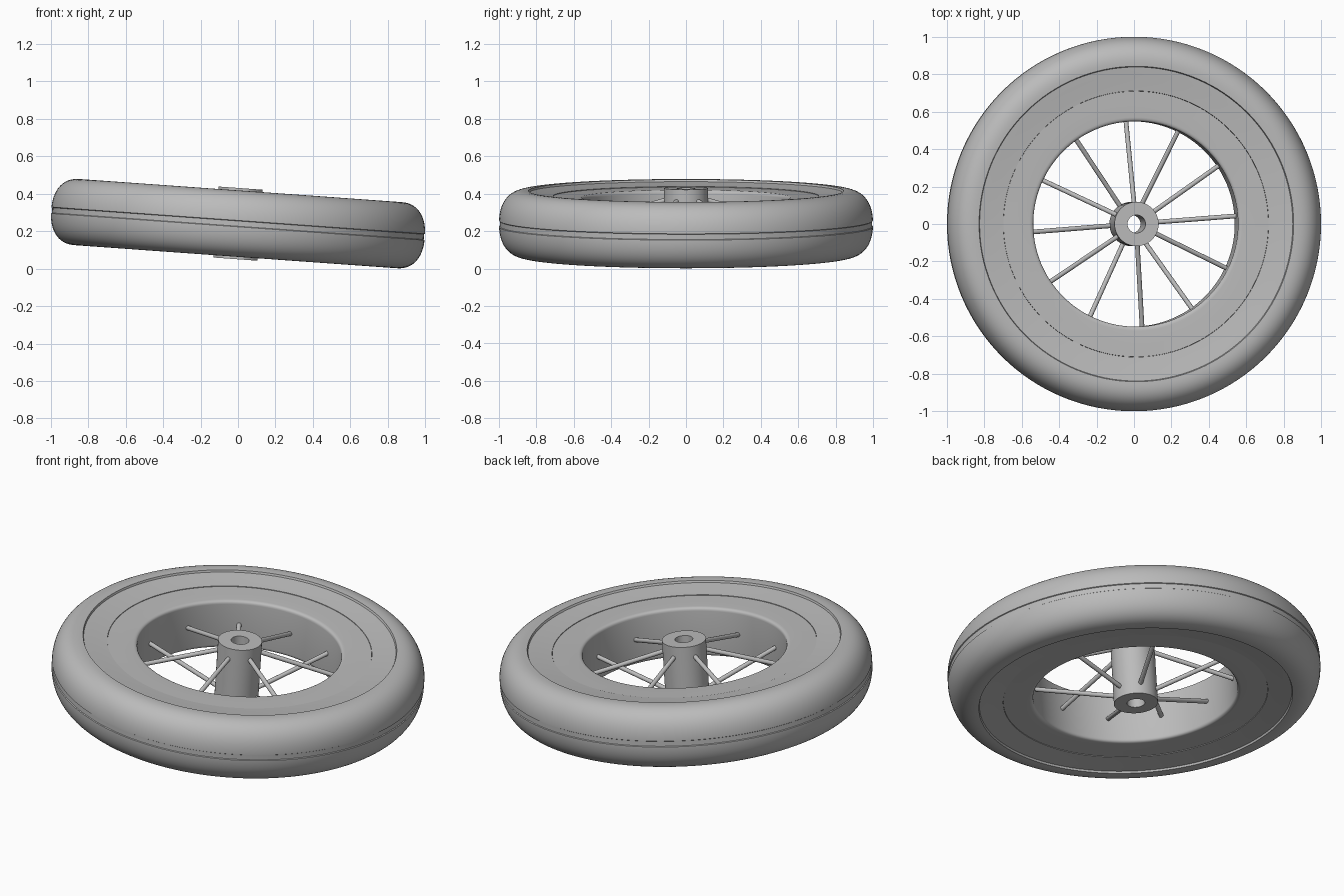
import bpy, bmesh, math
from mathutils import Matrix, Vector

cube = bpy.data.objects.get("Cube")
if cube:
    bpy.data.objects.remove(cube, do_unlink=True)

grey = bpy.data.materials.new("plain_grey")
grey.use_nodes = True
grey.diffuse_color = (0.5, 0.5, 0.5, 1)
grey.node_tree.nodes["Principled BSDF"].inputs["Base Color"].default_value = (0.5, 0.5, 0.5, 1)

# The whole wheel leans slightly towards +x
LEAN = Matrix.Translation((0, 0, 0.24)) @ Matrix.Rotation(math.radians(4.1), 4, 'Y')


def finish(name, bm, angle=30):
    bmesh.ops.recalc_face_normals(bm, faces=bm.faces)
    mesh = bpy.data.meshes.new(name)
    bm.to_mesh(mesh)
    bm.free()
    mesh.materials.append(grey)
    obj = bpy.data.objects.new(name, mesh)
    bpy.context.collection.objects.link(obj)
    obj.matrix_world = LEAN
    bpy.ops.object.select_all(action='DESELECT')
    obj.select_set(True)
    bpy.context.view_layer.objects.active = obj
    bpy.ops.object.shade_smooth_by_angle(angle=math.radians(angle))
    return obj


def lathe(name, half, steps=128):
    """Turn a closed ring from its upper (radius, height) profile, mirrored below."""
    points = half + [(r, -h) for r, h in reversed(half)]
    bm = bmesh.new()
    verts = [bm.verts.new((r, 0, h)) for r, h in points]
    edges = [bm.edges.new((verts[i - 1], v)) for i, v in enumerate(verts)]
    bmesh.ops.spin(bm, geom=verts + edges, axis=(0, 0, 1), cent=(0, 0, 0),
                   angle=math.tau, steps=steps, use_duplicate=False)
    bmesh.ops.remove_doubles(bm, verts=bm.verts, dist=0.0002)
    return finish(name, bm)


# Tyre: dished side wall, small lip, rounded shoulder and a shallow tread groove
shoulder = []
for i in range(17):
    a = math.radians(90 - 84 * i / 16)
    shoulder.append((0.86 + 0.14 * math.cos(a) ** 0.87, 0.177 * math.sin(a) ** 0.87))
side_wall = [(0.71, 0.148), (0.76, 0.154), (0.80, 0.160), (0.838, 0.165), (0.842, 0.176)]
groove = [(0.9995, 0.017), (0.995, 0.014)]
lathe("tyre", side_wall + shoulder + groove)

# Rim: flat ring with a rounded inner edge
lathe("rim", [(0.548, 0.122), (0.549, 0.130), (0.553, 0.136), (0.560, 0.140),
              (0.57, 0.141), (0.64, 0.143), (0.709, 0.145)])

# Hub: bored cylinder
lathe("hub", [(0.048, 0.19), (0.118, 0.19)], 64)

# Spokes: alternately reach the lower and upper part of the hub
bm = bmesh.new()
for k in range(12):
    a = math.radians(4.5 + 30 * k)
    out = Vector((math.cos(a), math.sin(a), 0))
    start = out * 0.10 + Vector((0, 0, 0.13 if k % 2 else -0.13))
    end = out * 0.553
    axis = end - start
    place = Matrix.Translation((start + end) / 2) @ axis.to_track_quat('Z', 'Y').to_matrix().to_4x4()
    bmesh.ops.create_cone(bm, cap_ends=True, segments=16, radius1=0.0125, radius2=0.0125,
                          depth=axis.length, matrix=place)
finish("spokes", bm)
